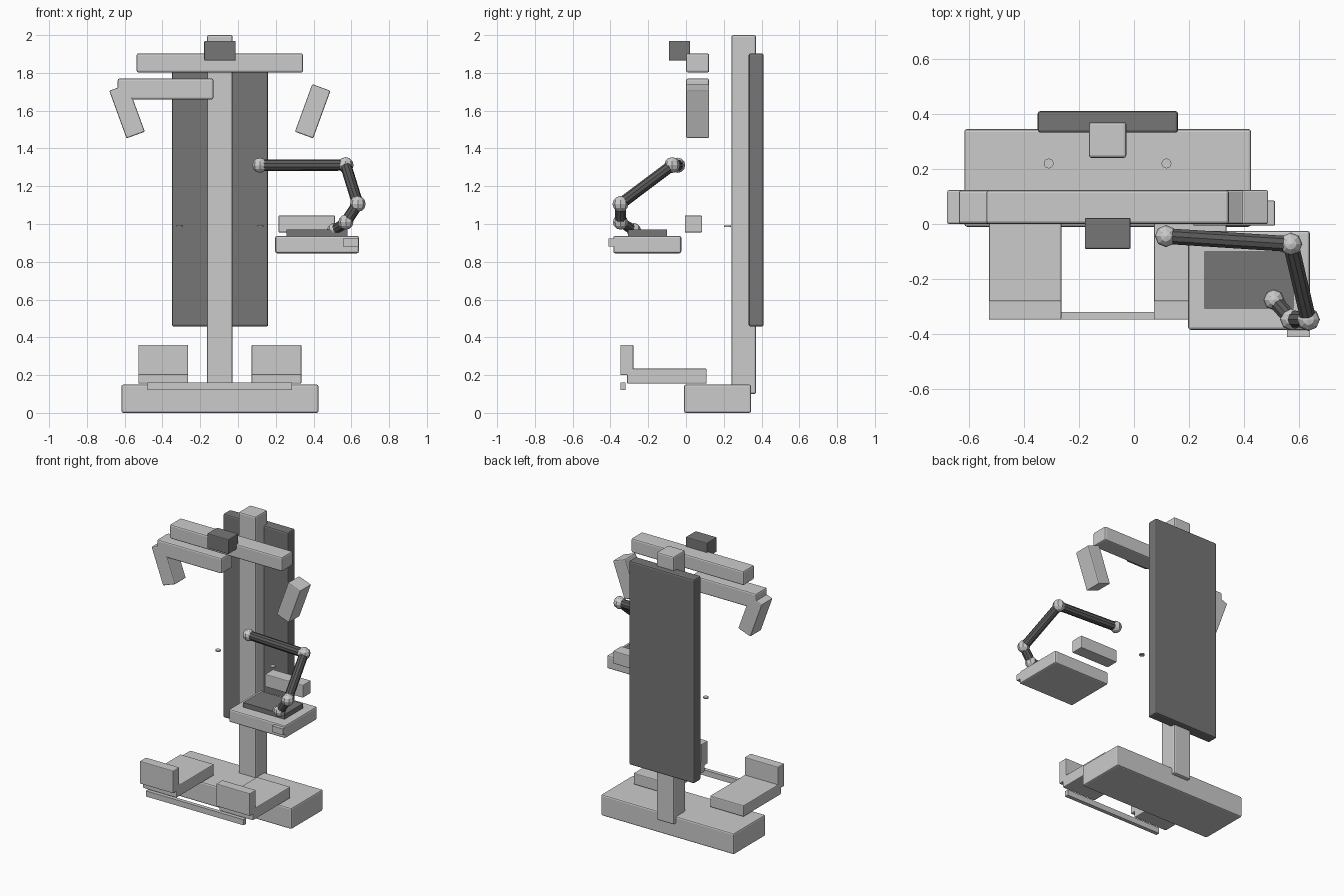
import bpy, math
from mathutils import Vector

if "Cube" in bpy.data.objects:
    bpy.data.objects.remove(bpy.data.objects["Cube"])


def material(name, v):
    m = bpy.data.materials.new(name)
    m.diffuse_color = (v, v, v, 1)
    m.use_nodes = True
    m.node_tree.nodes["Principled BSDF"].inputs["Base Color"].default_value = m.diffuse_color
    return m


DARK = material("dark_grey", 0.18)
BLACK = material("charcoal", 0.1)
MID = -0.096  # symmetry axis of the frame


def box(name, x, y, z, bevel=0.01, mat=None, tilt=0):
    """Box from (min, max) ranges, optionally tilted about the y axis."""
    bpy.ops.mesh.primitive_cube_add(
        size=1, location=[(a + b) / 2 for a, b in (x, y, z)])
    o = bpy.context.object
    o.name = name
    o.scale = [b - a for a, b in (x, y, z)]
    bpy.ops.object.transform_apply(location=False, rotation=False, scale=True)
    o.rotation_euler.y = math.radians(tilt)
    if bevel:
        b = o.modifiers.new("bevel", 'BEVEL')
        b.width = bevel
        b.segments = 2
    if mat:
        o.data.materials.append(mat)
    return o


def tube(name, a, b, r):
    a, b = Vector(a), Vector(b)
    bpy.ops.mesh.primitive_cylinder_add(
        vertices=10, radius=r, depth=(b - a).length, location=(a + b) / 2,
        rotation=(b - a).to_track_quat('Z', 'Y').to_euler())
    o = bpy.context.object
    o.name = name
    o.data.materials.append(BLACK)


# Base, mast and rear panel
box("base", (-0.617, 0.426), (-0.01, 0.345), (0, 0.15))
box("mast", (-0.164, -0.028), (0.24, 0.371), (0.1, 2.0))
box("back_panel", (-0.35, 0.16), (0.332, 0.411), (0.457, 1.903), mat=DARK)

# Upper cross beam with head block, and left upper bar
box("cross_beam", (-0.537, 0.345), (0, 0.123), (1.802, 1.903))
box("head_block", (-0.179, -0.012), (-0.091, 0.022), (1.865, 1.97), 0.006, DARK)
box("upper_bar", (-0.637, -0.13), (0, 0.123), (1.659, 1.77))

# Mirrored parts: slanted grips, foot rests, small pins
for side, s in (("left", -1), ("right", 1)):
    cx = MID + s * 0.4915
    box(side + "_grip", (cx - 0.0515, cx + 0.0515), (0, 0.123),
        (1.463, 1.731), 0.007, tilt=s * 20)
    cx = MID + s * 0.3
    foot = (cx - 0.132, cx + 0.132)
    box(side + "_foot_plate", foot, (-0.312, 0.109), (0.155, 0.235), 0.006)
    box(side + "_toe_stop", foot, (-0.348, -0.278), (0.2, 0.36), 0.005)
    bpy.ops.mesh.primitive_cylinder_add(
        vertices=12, radius=0.018, depth=0.008,
        location=(MID + s * 0.214, 0.22, 0.987))
    bpy.context.object.name = side + "_pin"

box("foot_bar", (-0.48, 0.287), (-0.347, -0.32), (0.122, 0.162), 0)

# Side rest, tray with dark pad and front latch
box("side_rest", (0.215, 0.513), (-0.006, 0.085), (0.955, 1.045), 0.005)
box("tray", (0.197, 0.64), (-0.385, -0.025), (0.845, 0.937))
box("tray_pad", (0.256, 0.58), (-0.308, -0.1), (0.93, 0.97), 0, DARK)
box("tray_latch", (0.556, 0.639), (-0.411, -0.38), (0.88, 0.924), 0)

# Jointed arm
joints = [(0.116, -0.044, 1.311), (0.57, -0.073, 1.312),
          (0.634, -0.347, 1.106), (0.571, -0.347, 1.01),
          (0.509, -0.276, 0.967)]
names = ["shoulder", "elbow", "wrist", "knuckle", "tip"]
for n, p, r in zip(names, joints, (0.04, 0.042, 0.042, 0.04, 0.038)):
    bpy.ops.mesh.primitive_uv_sphere_add(
        segments=8, ring_count=6, radius=r, location=p)
    bpy.context.object.name = "joint_" + n
for n, a, b, r in zip(("upper_link", "fore_link", "wrist_link", "tip_link"),
                      joints, joints[1:], (0.03, 0.03, 0.03, 0.028)):
    tube(n, a, b, r)
